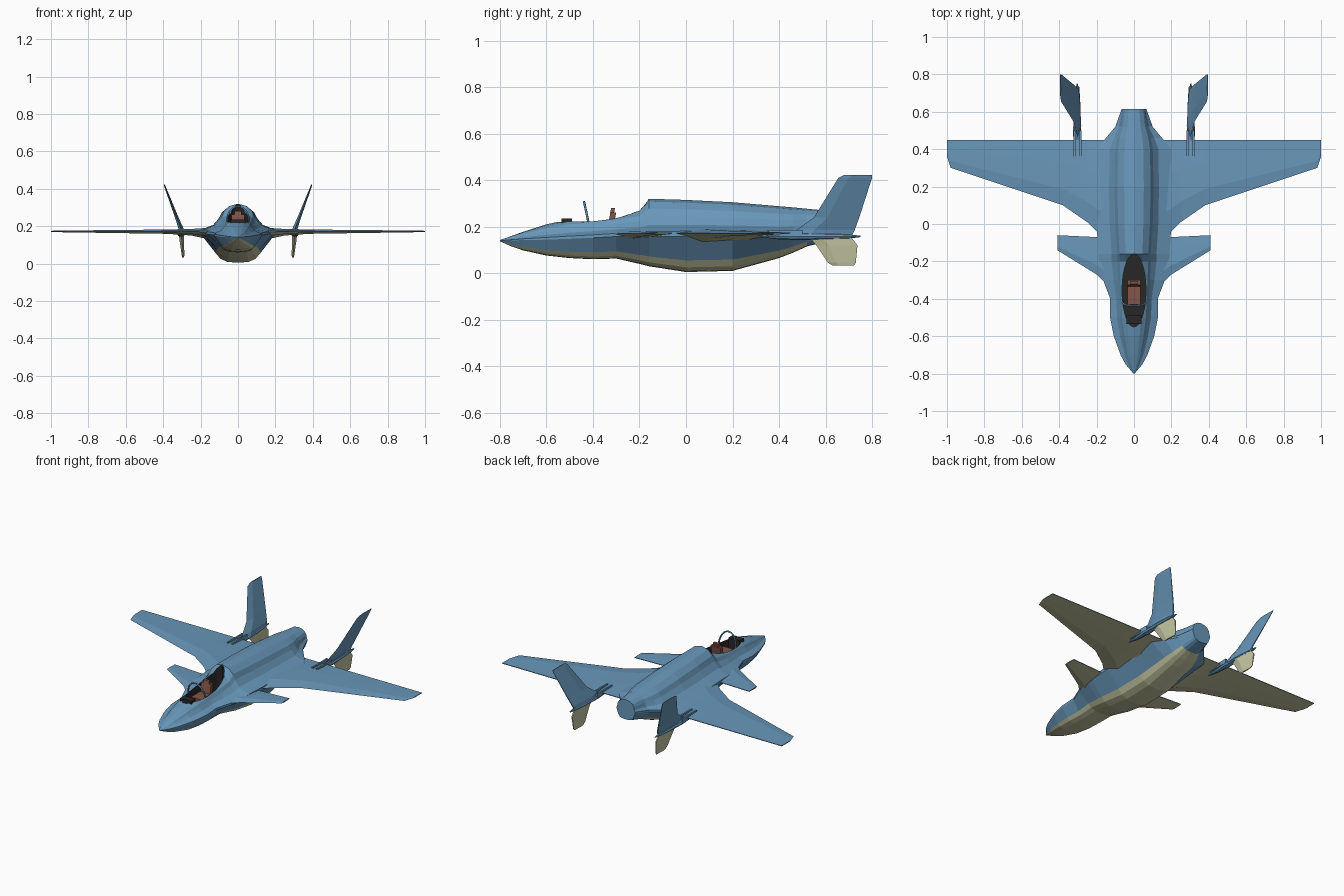
import bpy
import bmesh
from math import sin, cos, pi

default_cube = bpy.data.objects.get("Cube")
if default_cube:
    bpy.data.objects.remove(default_cube, do_unlink=True)


def make_material(name, color):
    material = bpy.data.materials.new(name)
    material.use_nodes = True
    material.diffuse_color = (*color, 1)
    material.node_tree.nodes["Principled BSDF"].inputs["Base Color"].default_value = (*color, 1)
    return material


BLUE, OLIVE, BLACK, BROWN = range(4)
MATERIALS = [
    make_material("sky blue paint", (0.14, 0.31, 0.49)),
    make_material("pale olive paint", (0.56, 0.57, 0.36)),
    make_material("cockpit black", (0.02, 0.02, 0.02)),
    make_material("seat brown", (0.22, 0.09, 0.065)),
]


def add_object(name, bm, mirror=False):
    bmesh.ops.recalc_face_normals(bm, faces=bm.faces)
    mesh = bpy.data.meshes.new(name)
    bm.to_mesh(mesh)
    bm.free()
    for material in MATERIALS:
        mesh.materials.append(material)
    obj = bpy.data.objects.new(name, mesh)
    bpy.context.collection.objects.link(obj)
    if mirror:
        obj.modifiers.new("Mirror", "MIRROR").use_axis[0] = True
    return obj


def loft(name, rings, color=BLUE, mirror=False, rule=None):
    """Skin equal-length rings of points and cap both ends."""
    bm = bmesh.new()
    loops = [[bm.verts.new(p) for p in ring] for ring in rings]
    count = len(loops[0])
    for a, b in zip(loops, loops[1:]):
        for i in range(count):
            j = (i + 1) % count
            bm.faces.new((a[i], a[j], b[j], b[i]))
    bm.faces.new(loops[0])
    bm.faces.new(loops[-1])
    bmesh.ops.recalc_face_normals(bm, faces=bm.faces)
    for face in bm.faces:
        face.material_index = rule(face) if rule else color
    return add_object(name, bm, mirror)


def box(name, x, y, z, color, lean=0.0, mirror=False):
    """Box from ranges; lean shifts its top along y."""
    rings = []
    for height, shift in ((z[0], 0), (z[1], lean)):
        rings.append([(x[0], y[0] + shift, height), (x[1], y[0] + shift, height),
                      (x[1], y[1] + shift, height), (x[0], y[1] + shift, height)])
    return loft(name, rings, color, mirror)


# Fuselage: y, top, spine half width, edge half width, edge z, belly half width, bottom
STATIONS = [
    (-0.8, 0.143, 0.002, 0.003, 0.14, 0.002, 0.137),
    (-0.75, 0.16, 0.025, 0.045, 0.143, 0.03, 0.115),
    (-0.7, 0.178, 0.04, 0.072, 0.146, 0.05, 0.098),
    (-0.6, 0.21, 0.06, 0.108, 0.15, 0.075, 0.076),
    (-0.5, 0.232, 0.075, 0.128, 0.155, 0.085, 0.065),
    (-0.4, 0.243, 0.08, 0.127, 0.16, 0.085, 0.06),
    (-0.3, 0.255, 0.085, 0.165, 0.166, 0.09, 0.063),
    (-0.2, 0.275, 0.09, 0.19, 0.17, 0.1, 0.04),
    (-0.16, 0.32, 0.09, 0.19, 0.17, 0.105, 0.03),
    (0, 0.315, 0.1, 0.2, 0.172, 0.11, 0.005),
    (0.2, 0.305, 0.105, 0.2, 0.172, 0.11, 0.01),
    (0.4, 0.288, 0.1, 0.2, 0.172, 0.09, 0.065),
    (0.46, 0.283, 0.09, 0.15, 0.175, 0.08, 0.088),
    (0.52, 0.277, 0.07, 0.1, 0.185, 0.065, 0.115),
    (0.615, 0.268, 0.058, 0.066, 0.2, 0.05, 0.14),
]


def fuselage_ring(y, top, spine, edge, mid, belly, bottom):
    h, d = top - mid, mid - bottom
    half = [
        (0.5 * spine, top - 0.08 * h), (0.85 * spine, top - 0.28 * h),
        (spine, top - 0.5 * h), (spine + 0.3 * (edge - spine), mid + 0.25 * h),
        (edge, mid + 0.06 * h), (edge, mid - 0.08 * d),
        (belly + 0.1 * (edge - belly), bottom + 0.3 * d),
        (0.85 * belly, bottom + 0.12 * d), (0.5 * belly, bottom + 0.02 * d),
    ]
    right = [(x, y, z) for x, z in half]
    left = [(-x, y, z) for x, z in reversed(half)]
    return [(0, y, top)] + right + [(0, y, bottom)] + left


def fuselage_paint(face):
    center = face.calc_center_median()
    y = center.y
    for a, b in zip(STATIONS, STATIONS[1:]):
        if a[0] <= y <= b[0] and y < 0.55:
            t = (y - a[0]) / (b[0] - a[0])
            mid = a[4] + t * (b[4] - a[4])
            low = a[6] + t * (b[6] - a[6])
            if center.z < low + 0.3 * (mid - low):
                return OLIVE
    return BLUE


fuselage = loft("fuselage", [fuselage_ring(*s) for s in STATIONS], rule=fuselage_paint)

# Cockpit opening, cut as an oval well with dark walls
well = [[(0.064 * cos(a), -0.355 + 0.195 * sin(a), z)
         for a in [2 * pi * i / 28 for i in range(28)]] for z in (0.15, 0.4)]
cutter = loft("cockpit_cutter", well, BLACK)
cutter.hide_render = True
cutter.hide_viewport = True
cutter.display_type = "WIRE"
cut = fuselage.modifiers.new("Cockpit", "BOOLEAN")
cut.operation = "DIFFERENCE"
cut.solver = "EXACT"
cut.object = cutter


# Wings and foreplanes, lofted from chord sections
def chord(x, lead, trail, upper, lower, z=0.172):
    c = trail - lead
    return [(x, lead, z), (x, lead + 0.25 * c, z + upper), (x, lead + 0.65 * c, z + 0.7 * upper),
            (x, trail, z + 0.002), (x, trail, z - 0.002),
            (x, lead + 0.65 * c, z - 0.7 * lower), (x, lead + 0.25 * c, z - lower)]


def underside(face):
    return OLIVE if face.normal.z < -0.25 else BLUE


loft("wing", [
    chord(0.12, -0.08, 0.45, 0.025, 0.05),
    chord(0.19, -0.05, 0.45, 0.017, 0.035),
    chord(0.25, 0.01, 0.45, 0.013, 0.022),
    chord(0.38, 0.1, 0.45, 0.01, 0.013),
    chord(0.98, 0.3, 0.45, 0.004, 0.004),
    chord(1.0, 0.36, 0.45, 0.003, 0.003),
], mirror=True, rule=underside)

loft("foreplane", [
    chord(0.11, -0.36, -0.06, 0.014, 0.025, 0.168),
    chord(0.2, -0.27, -0.07, 0.009, 0.016, 0.17),
    chord(0.41, -0.14, -0.06, 0.004, 0.004),
], mirror=True, rule=underside)


# Tail fins: thin tapered sections stacked in height
def fin_ring(x, z, lead, trail, half):
    c = trail - lead
    return [(x, lead, z), (x + half, lead + 0.3 * c, z), (x + 0.3 * half, trail, z),
            (x - 0.3 * half, trail, z), (x - half, lead + 0.3 * c, z)]


loft("tail_fin", [
    fin_ring(0.298, 0.155, 0.45, 0.71, 0.016),
    fin_ring(0.304, 0.185, 0.475, 0.725, 0.014),
    fin_ring(0.325, 0.24, 0.55, 0.745, 0.01),
    fin_ring(0.39, 0.41, 0.655, 0.8, 0.004),
    fin_ring(0.394, 0.422, 0.68, 0.8, 0.003),
], mirror=True)

loft("ventral_fin", [
    fin_ring(0.302, 0.155, 0.53, 0.71, 0.014),
    fin_ring(0.3, 0.12, 0.56, 0.737, 0.012),
    fin_ring(0.294, 0.045, 0.61, 0.73, 0.007),
    fin_ring(0.293, 0.033, 0.63, 0.722, 0.005),
], OLIVE, mirror=True)


# Tail booms carrying the fins, with two slim fairings on the wing
def boom_ring(y, width, height):
    return [(0.304 + width * cos(a), y, 0.158 + height * sin(a))
            for a in [2 * pi * i / 8 for i in range(8)]]


loft("tail_boom", [
    boom_ring(0.32, 0.003, 0.003), boom_ring(0.4, 0.014, 0.013),
    boom_ring(0.48, 0.022, 0.015), boom_ring(0.62, 0.018, 0.013),
    boom_ring(0.7, 0.012, 0.009), boom_ring(0.75, 0.003, 0.003),
], mirror=True)

for label, x in (("inner", 0.287), ("outer", 0.319)):
    box(label + "_boom_fairing", (x - 0.005, x + 0.005), (0.35, 0.5),
        (0.16, 0.186), BLUE, mirror=True)

# Cockpit fittings
box("seat_cushion", (-0.036, 0.036), (-0.43, -0.33), (0.15, 0.205), BROWN)
box("seat_back", (-0.034, 0.034), (-0.345, -0.32), (0.15, 0.262), BROWN, lean=0.02)
box("headrest", (-0.02, 0.02), (-0.327, -0.31), (0.255, 0.28), BROWN, lean=0.005)
box("instrument_panel", (-0.04, 0.04), (-0.535, -0.49), (0.15, 0.236), BLACK)

# Windscreen hoop
curve = bpy.data.curves.new("windscreen_hoop", "CURVE")
curve.dimensions = "3D"
curve.bevel_depth = 0.005
curve.bevel_resolution = 1
spline = curve.splines.new("POLY")
spline.points.add(12)
for i, point in enumerate(spline.points):
    angle = pi * i / 12
    rise = sin(angle)
    point.co = (0.06 * cos(angle), -0.42 - 0.018 * rise, 0.222 + 0.084 * rise, 1)
curve.materials.append(MATERIALS[BLUE])
bpy.context.collection.objects.link(bpy.data.objects.new("windscreen_hoop", curve))
